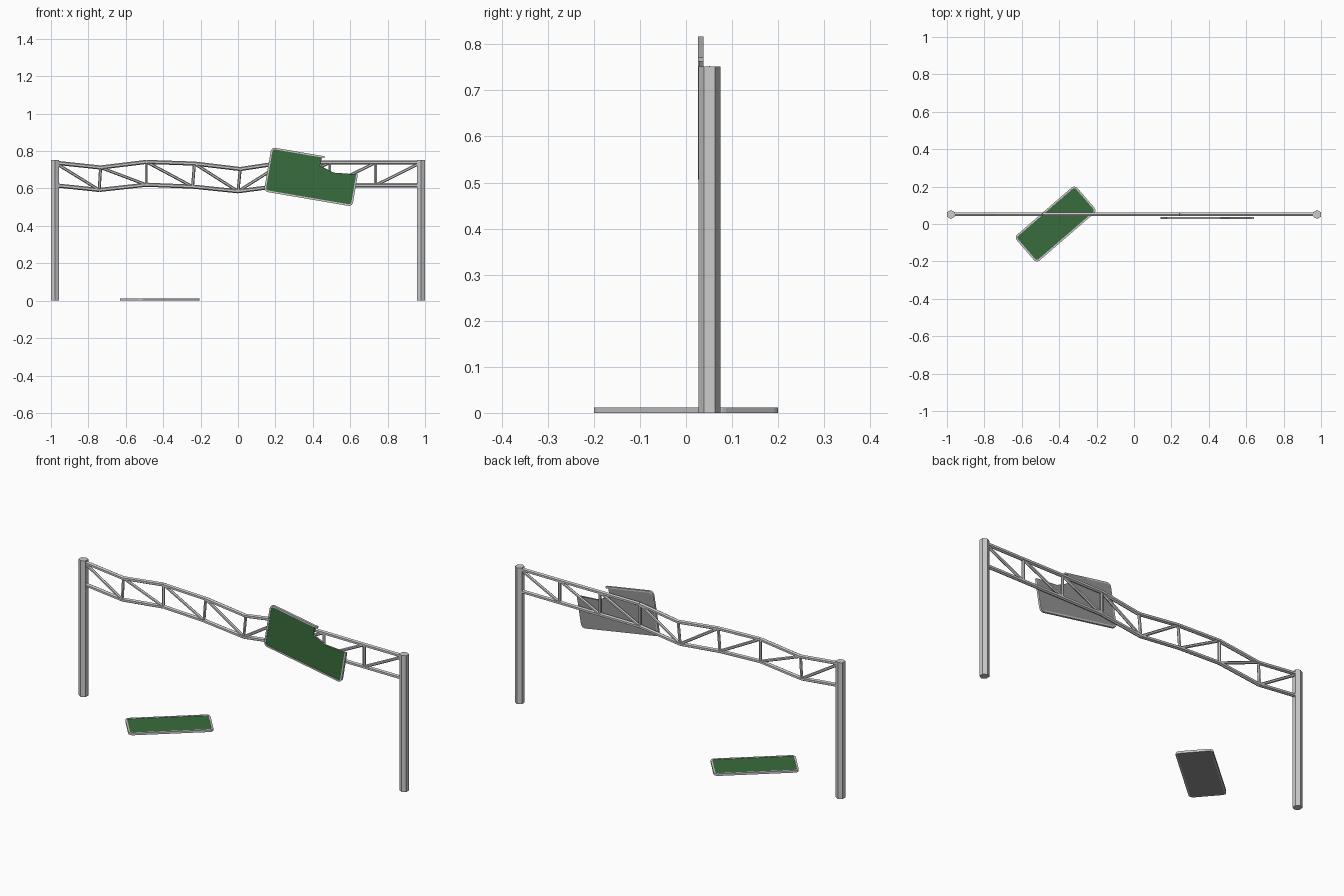
import bpy, bmesh
from math import radians, cos, sin, pi
from mathutils import Vector, Matrix

if "Cube" in bpy.data.objects:
    bpy.data.objects.remove(bpy.data.objects["Cube"])

Y = 0.051  # plane of the gantry


def material(name, rgb):
    m = bpy.data.materials.new(name)
    m.diffuse_color = (*rgb, 1)
    m.use_nodes = True
    m.node_tree.nodes["Principled BSDF"].inputs["Base Color"].default_value = m.diffuse_color
    return m


GREEN = material("sign_green", (0.04, 0.15, 0.045))
RIM = material("rim_grey", (0.6, 0.6, 0.6))


def finish(name, bm, mats=(), matrix=Matrix()):
    bmesh.ops.recalc_face_normals(bm, faces=bm.faces)
    me = bpy.data.meshes.new(name)
    bm.to_mesh(me)
    bm.free()
    for m in mats:
        me.materials.append(m)
    ob = bpy.data.objects.new(name, me)
    ob.matrix_world = matrix
    bpy.context.collection.objects.link(ob)
    return ob


def beams(name, pairs, r, sides=6):
    bm = bmesh.new()
    for a, b in pairs:
        a, b = (Vector((p[0], Y, p[1])) for p in (a, b))
        d = b - a
        rot = d.to_track_quat('Z', 'Y').to_matrix().to_4x4()
        bmesh.ops.create_cone(bm, cap_ends=True, segments=sides, radius1=r, radius2=r,
                              depth=d.length, matrix=Matrix.Translation((a + b) / 2) @ rot)
    return finish(name, bm)


# Hexagonal posts
for side, s in (("left", -1), ("right", 1)):
    bm = bmesh.new()
    bmesh.ops.create_cone(bm, cap_ends=True, segments=6, radius1=0.024, radius2=0.024, depth=0.752,
                          matrix=Matrix.Translation((s * 0.979, Y, 0.376)))
    finish(side + "_post", bm)

# Sagging truss nodes
top = [(-0.979, 0.738), (-0.735, 0.712), (-0.49, 0.742), (-0.233, 0.733), (0.012, 0.704),
       (0.245, 0.739), (0.49, 0.739), (0.735, 0.738), (0.979, 0.738)]
bot = [(-0.979, 0.617), (-0.742, 0.592), (-0.49, 0.62), (-0.243, 0.61), (0, 0.585),
       (0.245, 0.617), (0.49, 0.617), (0.735, 0.617), (0.979, 0.617)]
beams("top_chord", zip(top, top[1:]), 0.011)
beams("bottom_chord", zip(bot, bot[1:]), 0.011)
beams("truss_verticals", list(zip(top, bot))[1:-1], 0.008)
beams("truss_diagonals", [(top[i], bot[i + 1]) if i < 4 else (bot[i], top[i + 1])
                          for i in range(8)], 0.008)


def corner(hx, hy, r, quadrant, n=4):
    """Arc of a rounded rectangle corner; quadrants run counter-clockwise from +x +y."""
    sx, sy = ((1, 1), (-1, 1), (-1, -1), (1, -1))[quadrant]
    return [(sx * (hx - r) + r * cos(a), sy * (hy - r) + r * sin(a))
            for a in (pi / 2 * (quadrant + i / n) for i in range(n + 1))]


def prism(name, pts, depth, mats, matrix):
    """Plate whose front cap is green and the rest bare grey."""
    bm = bmesh.new()
    lo = [bm.verts.new((x, y, 0)) for x, y in pts]
    hi = [bm.verts.new((x, y, depth)) for x, y in pts]
    bm.faces.new(lo[::-1])
    bm.faces.new(hi).material_index = 1
    for i in range(len(pts)):
        j = (i + 1) % len(pts)
        bm.faces.new((lo[i], lo[j], hi[j], hi[i]))
    finish(name, bm, mats, matrix)


def rim_strip(name, outer, inner, depth, closed, matrix):
    bm = bmesh.new()
    rings = [[bm.verts.new((*p, z)) for p, z in
              ((o, 0), (o, depth), (i, depth), (i, 0))] for o, i in zip(outer, inner)]
    n = len(rings)
    for k in range(n if closed else n - 1):
        a, b = rings[k], rings[(k + 1) % n]
        for q in range(4):
            bm.faces.new((a[q], b[q], b[(q + 1) % 4], a[(q + 1) % 4]))
    if not closed:
        bm.faces.new(rings[0])
        bm.faces.new(rings[-1][::-1])
    finish(name, bm, [RIM], matrix)


def sign(name, length, width, matrix, torn=None):
    hx, hy, r, w, depth = length / 2, width / 2, 0.022, 0.009, 0.012

    def outline(inset, ends):
        quads = (1, 2, 3) if torn else (0, 1, 2, 3)
        pts = [p for q in quads for p in corner(hx - inset, hy - inset, r - inset, q)]
        if torn:
            a, b = ends
            pts = [(a, hy - inset)] + pts + [(hx - inset, b)]
        return pts

    tear = list(torn) if torn else []
    ends = (tear[-1][0], tear[0][1]) if torn else None
    prism(name + "_panel", outline(0.002, ends) + tear[1:-1], depth - 0.002,
          [material(name + "_back", (0.3, 0.3, 0.3)), GREEN], matrix)
    # the torn rim reaches a little past the panel
    rim_ends = (ends[0] + 0.014, ends[1]) if torn else None
    rim_strip(name + "_rim", outline(0, rim_ends), outline(w, rim_ends), depth, not torn, matrix)


# Tilted sign still hanging, with a torn upper right corner
tear = [(0.24, 0.054), (0.112, 0.042), (0.033, 0.066), (0.036, 0.12)]
sign("hanging_sign", 0.48, 0.24,
     Matrix.Translation((0.395, 0.038, 0.662)) @ Matrix.Rotation(pi / 2, 4, 'X')
     @ Matrix.Rotation(radians(-9.7), 4, 'Z'), tear)

# Fallen sign lying on the ground
sign("fallen_sign", 0.428, 0.183,
     Matrix.Translation((-0.419, 0, 0)) @ Matrix.Rotation(radians(40.8), 4, 'Z'))
